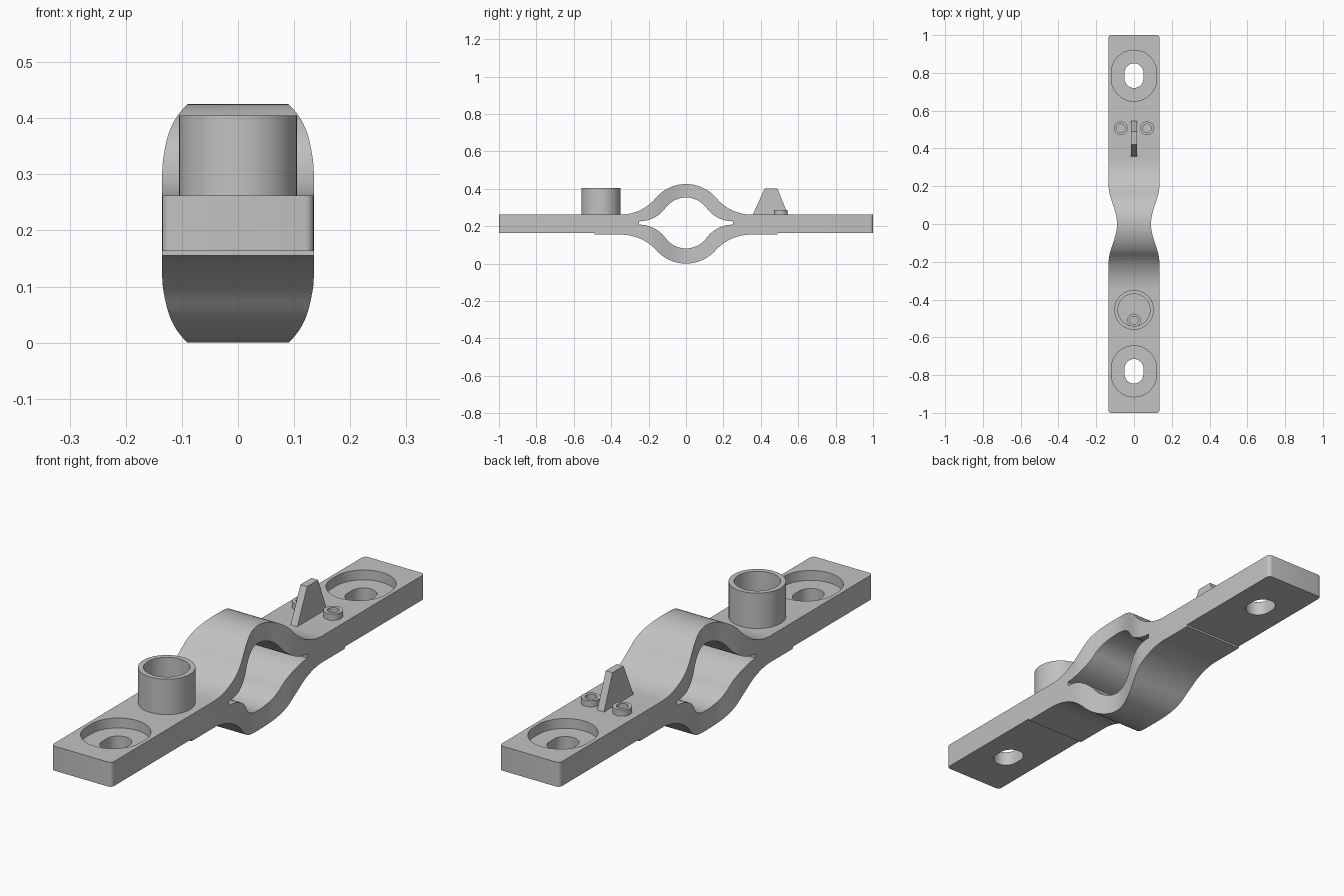
import bpy, bmesh
from math import sin, cos, pi, atan2, radians

cube = bpy.data.objects.get("Cube")
if cube:
    bpy.data.objects.remove(cube, do_unlink=True)

grey = bpy.data.materials.new("plain grey")
grey.use_nodes = True
grey.diffuse_color = (0.54, 0.54, 0.54, 1)
grey.node_tree.nodes["Principled BSDF"].inputs["Base Color"].default_value = (0.54, 0.54, 0.54, 1)

BOTTOM, TOP, PAD = 0.163, 0.262, 0.155   # bar faces and the clamp pad underneath
WIDTH, WAIST = 0.135, 0.09               # half widths


def prism(name, pts, lo, hi, axis="z"):
    """Extrude a 2D outline along z (outline in xy) or along x (outline in yz)."""
    bm = bmesh.new()
    place = (lambda a, b, c: (a, b, c)) if axis == "z" else (lambda a, b, c: (c, a, b))
    rings = [[bm.verts.new(place(a, b, c)) for a, b in pts] for c in (lo, hi)]
    bm.faces.new(rings[0])
    bm.faces.new(rings[1])
    n = len(pts)
    for i in range(n):
        j = (i + 1) % n
        bm.faces.new((rings[0][i], rings[0][j], rings[1][j], rings[1][i]))
    bmesh.ops.recalc_face_normals(bm, faces=bm.faces)
    mesh = bpy.data.meshes.new(name)
    bm.to_mesh(mesh)
    bm.free()
    mesh.materials.append(grey)
    obj = bpy.data.objects.new(name, mesh)
    bpy.context.collection.objects.link(obj)
    return obj


def combine(obj, tool, operation="DIFFERENCE"):
    """Apply a boolean and discard the tool."""
    mod = obj.modifiers.new("cut", "BOOLEAN")
    mod.operation, mod.solver, mod.object = operation, "EXACT", tool
    with bpy.context.temp_override(object=obj, active_object=obj):
        bpy.ops.object.modifier_apply(modifier=mod.name)
    bpy.data.objects.remove(tool, do_unlink=True)


def capsule(y, r, half=0.0, x=0.0, n=24):
    """Oblong outline along y; a circle when half is zero."""
    if not half:
        return [(x + r * cos(pi * i / n), y + r * sin(pi * i / n)) for i in range(2 * n)]
    return [(x + r * cos(pi * i / n + s), y + d + r * sin(pi * i / n + s))
            for s, d in ((0, half), (pi, -half)) for i in range(n + 1)]


def arch(end, h, radius, n=16):
    """Circle over y = 0 flaring into a flat of height h at y = +-end."""
    r = (end**2 + h**2 - radius**2) / (2 * (radius - h))
    a = atan2(h + r, end)
    flare = [(end - r * sin(t), h + r - r * cos(t))
             for t in ((pi / 2 - a) * i / n for i in range(n))]
    crown = [(radius * cos(t), radius * sin(t))
             for t in (a + (pi - 2 * a) * i / (2 * n) for i in range(2 * n + 1))]
    return flare + crown + [(-y, z) for y, z in reversed(flare)]


def raised(points, z, sign=1):
    return [(y, z + sign * h) for y, h in points]


# Clamp bar: side profile with the bulged middle
MID = 0.2125
upper = raised(arch(0.35, TOP - MID, MID), MID)
lower = raised(arch(0.35, MID - PAD, MID), MID, -1)
side = ([(1.1, BOTTOM), (1.1, TOP)] + upper
        + [(-1.1, TOP), (-1.1, BOTTOM), (-0.49, BOTTOM), (-0.49, PAD)]
        + lower[::-1] + [(0.49, PAD), (0.49, BOTTOM)])
bar = prism("clamp_bar", side, -0.2, 0.2, "x")

# Pipe opening through the middle
opening = arch(0.25, 0.009, 0.136)
combine(bar, prism("opening_cutter",
                   raised(opening, 0.217) + raised(opening, 0.217, -1)[::-1], -0.3, 0.3, "x"))

# Plan outline: narrowed waist and rounded end corners
REACH, CORNER = 0.21, 0.016
edge = []
for i in range(-20, 21):
    y = REACH * i / 20
    edge.append((WAIST + (WIDTH - WAIST) * (1 - cos(pi * y / REACH)) / 2, y))
edge += [(WIDTH - CORNER + CORNER * cos(t), 1 - CORNER + CORNER * sin(t))
         for t in (pi / 2 * i / 5 for i in range(6))]
edge = [(x, -y) for x, y in edge[:-7:-1]] + edge
outline = edge + [(-x, y) for x, y in reversed(edge)]
combine(bar, prism("plan_cutter", outline, -0.1, 0.6), "INTERSECT")

# Bolt slots with recessed seats
for y in (-0.78, 0.785):
    combine(bar, prism("seat_cutter", capsule(y, 0.12, 0.015), 0.222, 0.4))
    combine(bar, prism("slot_cutter", capsule(y, 0.05, 0.015), 0.1, 0.4))


def tube(name, x, y, top, outer, inner):
    obj = prism(name, capsule(y, outer, x=x), TOP - 0.01, top)
    combine(obj, prism("bore_cutter", capsule(y, inner, x=x), 0.2, 0.6))
    return obj


# Cup, small rings and the upright fin
parts = [bar, tube("cup", 0, -0.455, 0.405, 0.105, 0.085),
         tube("cup_ring", 0, -0.51, 0.287, 0.035, 0.021)]
for label, x in (("left", 0.07), ("right", -0.07)):
    parts.append(tube(label + "_ring", x, 0.507, 0.287, 0.036, 0.022))
parts.append(prism("fin", [(0.355, TOP - 0.005), (0.42, 0.4), (0.49, 0.4), (0.547, TOP - 0.005)],
                   -0.015, 0.015, "x"))

# Smooth the curved surfaces, keep the edges sharp
bpy.ops.object.select_all(action="DESELECT")
for part in parts:
    part.select_set(True)
bpy.context.view_layer.objects.active = bar
bpy.ops.object.shade_smooth_by_angle(angle=radians(30))
